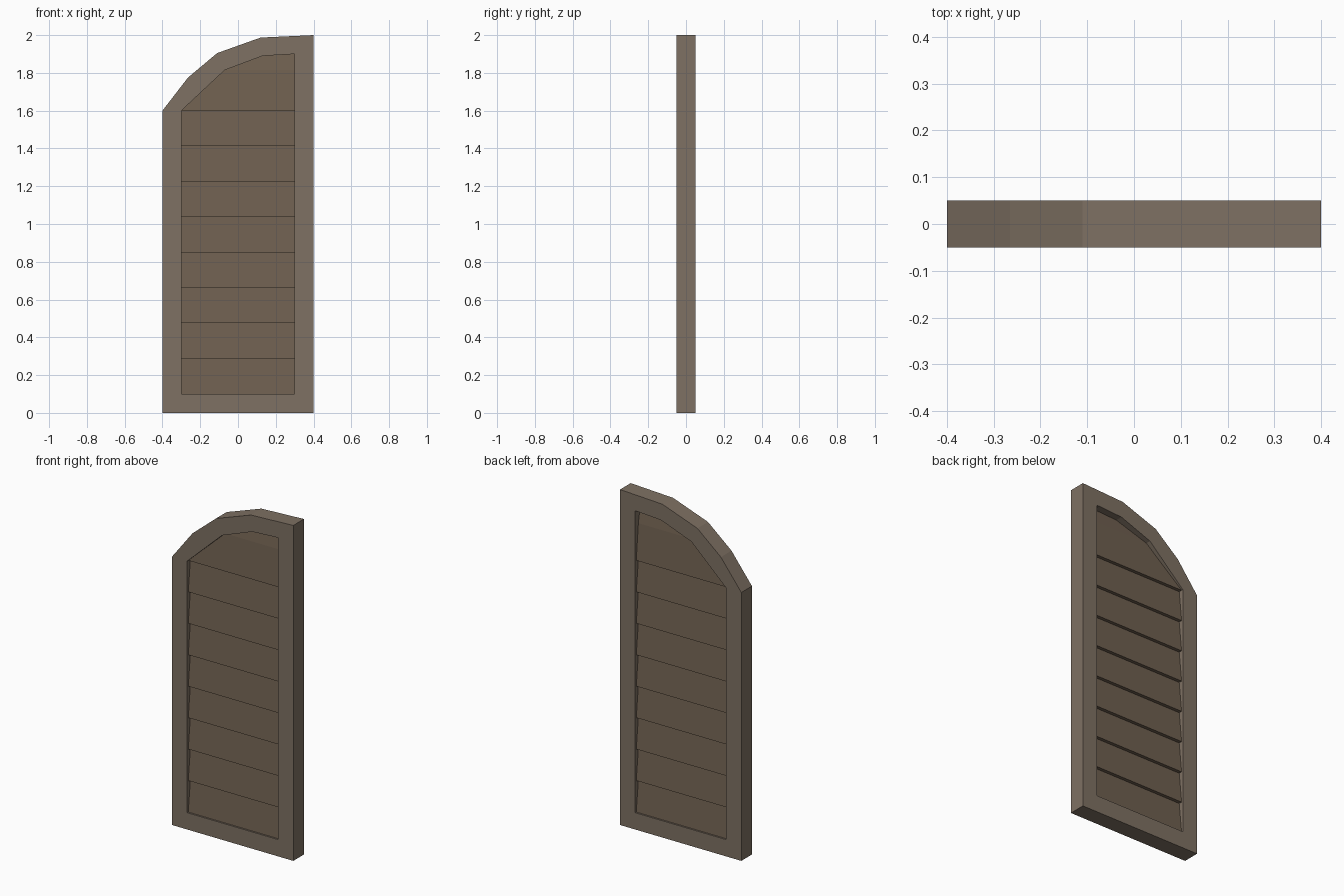
import bpy, bmesh

if "Cube" in bpy.data.objects:
    bpy.data.objects.remove(bpy.data.objects["Cube"])


def material(name, color):
    m = bpy.data.materials.new(name)
    m.diffuse_color = (*color, 1)
    m.use_nodes = True
    m.node_tree.nodes["Principled BSDF"].inputs["Base Color"].default_value = m.diffuse_color
    return m


frame_mat = material("frame_wood", (0.21, 0.165, 0.125))
slat_mat = material("slat_wood", (0.16, 0.117, 0.08))


def finish(name, bm, mat):
    bmesh.ops.recalc_face_normals(bm, faces=bm.faces)
    me = bpy.data.meshes.new(name)
    bm.to_mesh(me)
    bm.free()
    me.materials.append(mat)
    ob = bpy.data.objects.new(name, me)
    bpy.context.collection.objects.link(ob)
    return ob


def board(name, rim, faces, mat):
    """Board mirrored about y = 0; rim points are (x, z, half thickness)."""
    bm = bmesh.new()
    front = [bm.verts.new((x, -h, z)) for x, z, h in rim]
    back = [bm.verts.new((x, h, z)) for x, z, h in rim]
    for f in faces:
        bm.faces.new([front[i] for i in f])
        bm.faces.new([back[i] for i in reversed(f)])
    n = len(rim)
    for i in range(n):
        j = (i + 1) % n
        bm.faces.new((front[j], front[i], back[i], back[j]))
    return finish(name, bm, mat)


# Frame with a half-arch top and matching opening
outer = [(-0.4, 0), (0.4, 0), (0.4, 2), (0.12, 1.987), (-0.11, 1.905),
         (-0.265, 1.775), (-0.4, 1.6)]
inner = [(-0.3, 0.1), (0.3, 0.1), (0.3, 1.9), (0.13, 1.89),
         (-0.07, 1.815), (-0.3, 1.6)]
bm = bmesh.new()
edges = []
for loop in (outer, inner):
    vs = [bm.verts.new((x, -0.05, z)) for x, z in loop]
    edges += [bm.edges.new((vs[i - 1], vs[i])) for i in range(len(vs))]
bmesh.ops.triangle_fill(bm, edges=edges, use_beauty=True, normal=(0, -1, 0))
ext = bmesh.ops.extrude_face_region(bm, geom=bm.faces[:], use_keep_orig=True)
bmesh.ops.translate(bm, vec=(0, 0.1, 0),
                    verts=[g for g in ext["geom"] if isinstance(g, bmesh.types.BMVert)])
finish("frame", bm, frame_mat)

# Eight lapped slats, thick at the bottom and thin at the top
LOW, HIGH, PITCH = 0.04, 0.02, 0.1875
for i in range(8):
    z = 0.1 + i * PITCH
    board(f"slat_{i + 1}",
          [(-0.3, z, LOW), (0.3, z, LOW), (0.3, z + PITCH, HIGH), (-0.3, z + PITCH, HIGH)],
          [(0, 1, 2, 3)], slat_mat)

# Arched panel above the slats, bending inward near its top
board("top_panel",
      [(-0.3, 1.6, LOW), (0.3, 1.6, LOW), (0.3, 1.815, 0.02), (0.3, 1.9, 0.005),
       (0.13, 1.89, 0.007), (-0.07, 1.815, 0.02)],
      [(0, 1, 2, 5), (5, 2, 3, 4)], slat_mat)
